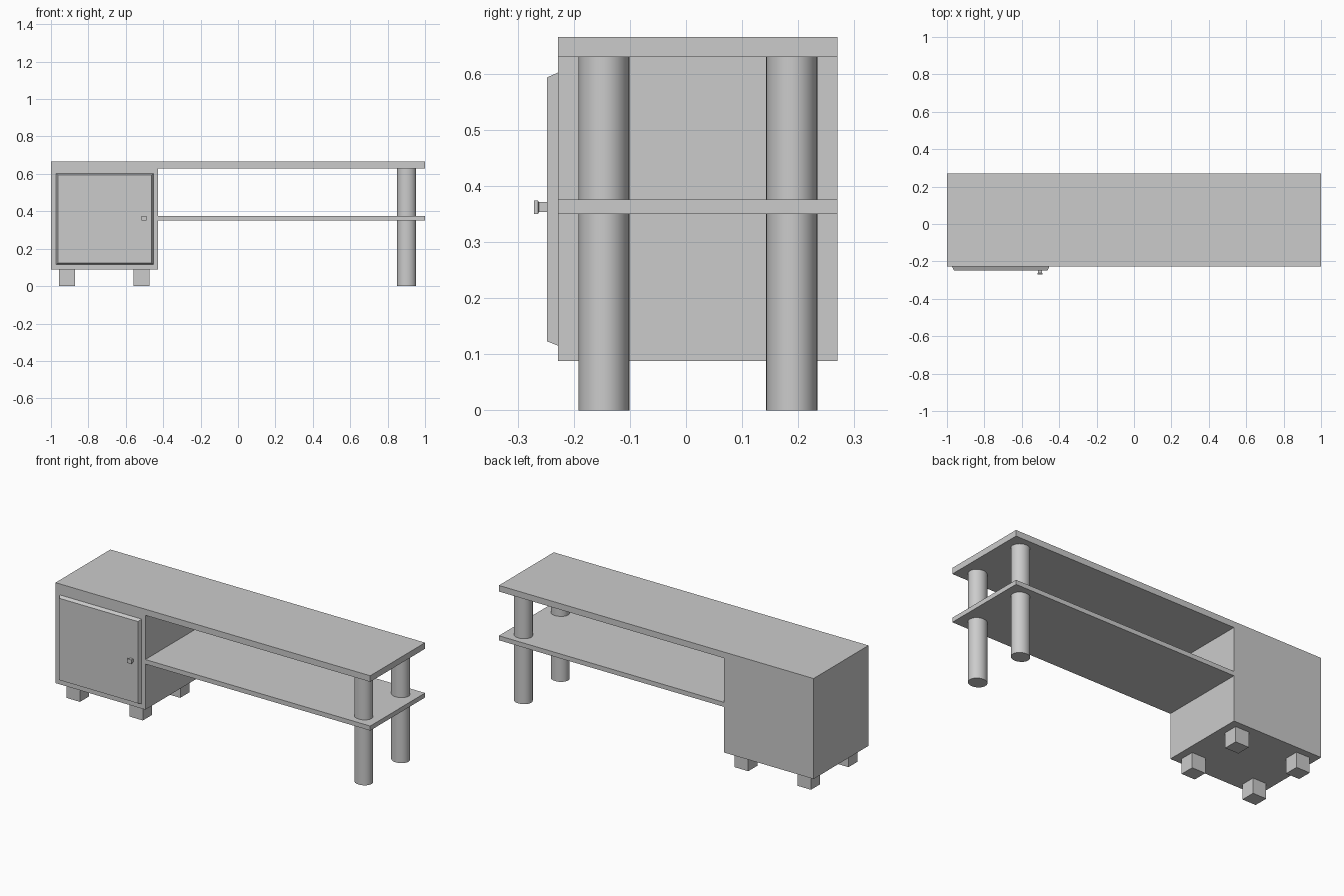
import bpy, bmesh, math

if "Cube" in bpy.data.objects:
    bpy.data.objects.remove(bpy.data.objects["Cube"])

Y0, Y1 = -0.228, 0.27          # front and back of the carcass
YC = (Y0 + Y1) / 2


def finish(name, bm):
    bmesh.ops.recalc_face_normals(bm, faces=bm.faces[:])
    me = bpy.data.meshes.new(name)
    bm.to_mesh(me)
    bm.free()
    ob = bpy.data.objects.new(name, me)
    bpy.context.collection.objects.link(ob)
    return ob


def loft(name, rings):
    """Skin a list of equal-length point rings and cap both ends."""
    bm = bmesh.new()
    vs = [[bm.verts.new(p) for p in r] for r in rings]
    n = len(vs[0])
    for a, b in zip(vs, vs[1:]):
        for i in range(n):
            j = (i + 1) % n
            bm.faces.new((a[i], a[j], b[j], b[i]))
    bm.faces.new(vs[0])
    bm.faces.new(vs[-1])
    return finish(name, bm)


def rect(x0, x1, z0, z1, y):
    return [(x0, y, z0), (x1, y, z0), (x1, y, z1), (x0, y, z1)]


def box(name, x0, x1, y0, y1, z0, z1):
    return loft(name, [rect(x0, x1, z0, z1, y0), rect(x0, x1, z0, z1, y1)])


# Cabinet and table top as one L-shaped profile
profile = [(-1, 0.088), (-0.429, 0.088), (-0.429, 0.63),
           (1, 0.63), (1, 0.665), (-1, 0.665)]
loft("cabinet_and_top", [[(x, y, z) for x, z in profile] for y in (Y0, Y1)])

# Shelf
box("shelf", -0.429, 1, Y0, Y1, 0.35, 0.376)

# Door with chamfered rim
loft("door", [rect(-0.972, -0.453, 0.115, 0.602, Y0),
              rect(-0.963, -0.462, 0.123, 0.593, -0.248)])

# Square knob: stem flaring into a head
kx, kz = -0.502, 0.362
stations = [(-0.248, 0.009), (-0.262, 0.009), (-0.264, 0.012), (-0.271, 0.012)]
loft("door_knob", [rect(kx - h * 1.15, kx + h * 1.15, kz - h, kz + h, y)
                   for y, h in stations])

for side, label in ((-1, "front"), (1, "back")):
    # Round legs, slightly oval
    cy = YC + side * 0.1675
    ring = [(0.902 + 0.051 * math.cos(t), cy + 0.0455 * math.sin(t))
            for t in (2 * math.pi * i / 32 for i in range(32))]
    leg = loft(label + "_round_leg", [[(x, y, z) for x, y in ring] for z in (0, 0.63)])
    bpy.ops.object.select_all(action='DESELECT')
    leg.select_set(True)
    bpy.context.view_layer.objects.active = leg
    bpy.ops.object.shade_smooth_by_angle(angle=math.radians(30))

    # Block feet under the cabinet
    fy = YC + side * 0.17
    for fx, lr in ((-0.914, "left"), (-0.515, "right")):
        box(f"{label}_{lr}_foot", fx - 0.043, fx + 0.043, fy - 0.041, fy + 0.041, 0, 0.088)
